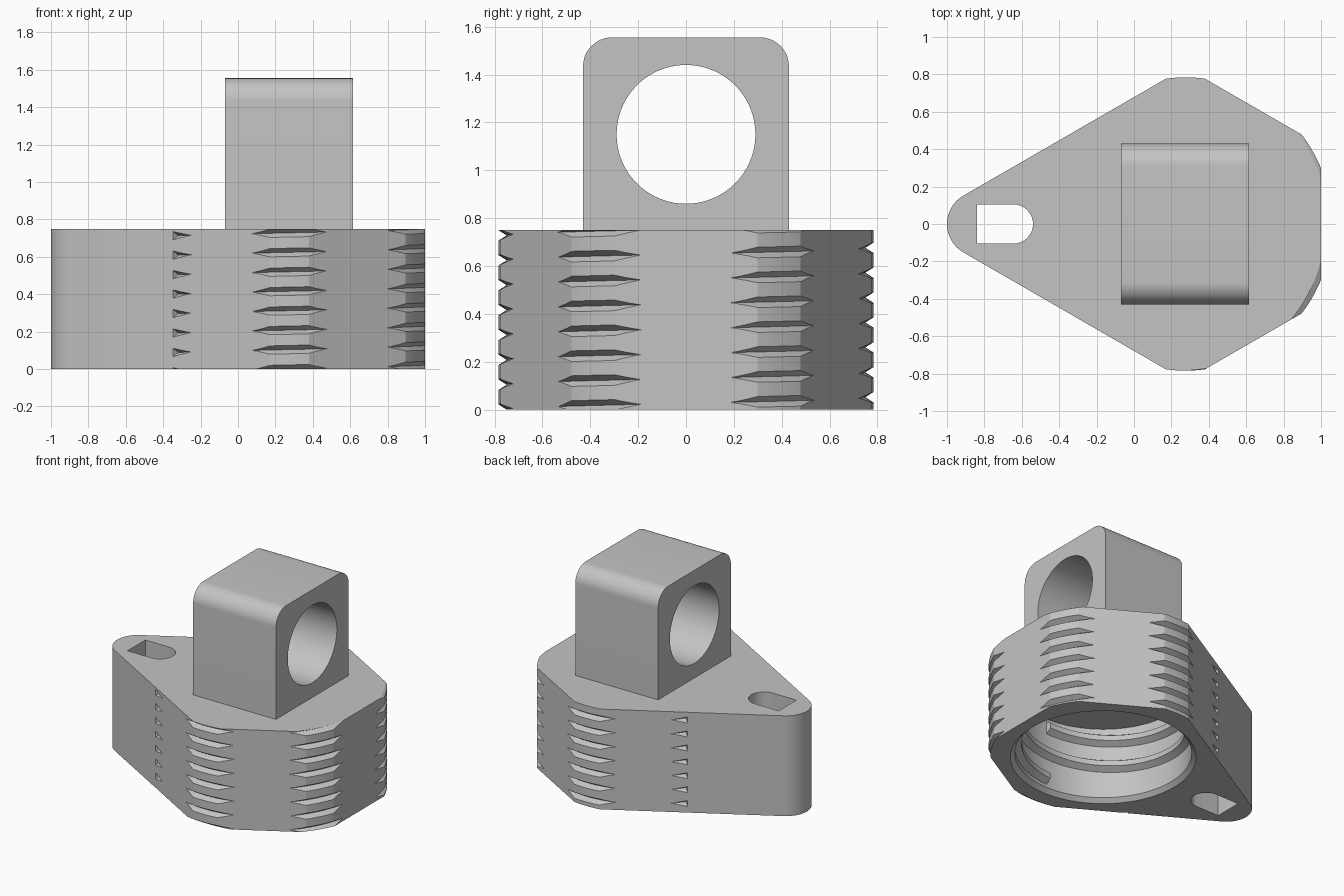
import bpy, bmesh
from math import sin, cos, pi, radians, acos, sqrt
from mathutils import Matrix

if "Cube" in bpy.data.objects:
    bpy.data.objects.remove(bpy.data.objects["Cube"])

CX = 0.275         # axis of the threaded body
APOTHEM = 0.725    # distance from the axis to each flat
RADIUS = 0.784     # turned radius that rounds off the corners
HEIGHT = 0.75
PITCH = 0.104      # outer thread
BORE = 0.605
DEPTH = 0.57

grey = bpy.data.materials.new("plain grey")
grey.use_nodes = True
grey.diffuse_color = (0.55, 0.55, 0.55, 1)
grey.node_tree.nodes["Principled BSDF"].inputs["Base Color"].default_value = (0.55, 0.55, 0.55, 1)


def finish(bm, name):
    bmesh.ops.recalc_face_normals(bm, faces=bm.faces)
    mesh = bpy.data.meshes.new(name)
    bm.to_mesh(mesh)
    bm.free()
    mesh.materials.append(grey)
    obj = bpy.data.objects.new(name, mesh)
    bpy.context.collection.objects.link(obj)
    return obj


def arc(x, y, r, start, end, steps):
    angles = [radians(start + (end - start) * i / steps) for i in range(steps + 1)]
    return [(x + r * cos(a), y + r * sin(a)) for a in angles]


def skin(bm, rings):
    """Join closed rings of points into a capped solid."""
    rows = [[bm.verts.new(p) for p in ring] for ring in rings]
    n = len(rows[0])
    for a, b in zip(rows, rows[1:]):
        for i in range(n):
            j = (i + 1) % n
            bm.faces.new((a[i], a[j], b[j], b[i]))
    bm.faces.new(rows[0])
    bm.faces.new(rows[-1])


def prism(name, outline, low, high, matrix=Matrix()):
    bm = bmesh.new()
    skin(bm, [[(x, y, z) for x, y in outline] for z in (low, high)])
    bm.transform(matrix)
    return finish(bm, name)


def helix(bm, profile, pitch, z0, start, end, step):
    """Sweep a (radius, height) profile around the body axis."""
    count = round((end - start) / step)
    rings = []
    for i in range(count + 1):
        t = start + (end - start) * i / count
        a = radians(t)
        z = z0 + pitch * (t + 90) / 360
        rings.append([(CX + r * cos(a), r * sin(a), z + h) for r, h in profile])
    skin(bm, rings)


def cut(obj, cutter):
    cutter.hide_render = True
    mod = obj.modifiers.new("cut", "BOOLEAN")
    mod.operation = "DIFFERENCE"
    mod.solver = "EXACT"
    mod.object = cutter
    bpy.ops.object.select_all(action="DESELECT")
    bpy.context.view_layer.objects.active = obj
    obj.select_set(True)
    bpy.ops.object.modifier_apply(modifier=mod.name)
    bpy.data.objects.remove(cutter)


def smooth(obj):
    bpy.ops.object.select_all(action="DESELECT")
    bpy.context.view_layer.objects.active = obj
    obj.select_set(True)
    bpy.ops.object.shade_smooth_by_angle(angle=radians(20))


# Base body: turned hexagon with one corner drawn out to a rounded nose
half = 30 - acos(APOTHEM / RADIUS) * 180 / pi
nose = 0.175
outline = []
for corner in (-90, -30, 30, 90):
    outline += arc(CX, 0, RADIUS, corner - half, corner + half, 8)
outline += arc(-1 + nose, 0, nose, 120, 240, 24)
body = prism("base_body", outline, 0, HEIGHT)

# Outer thread: V grooves that only reach the corners and stop at the nose
groove = bmesh.new()
vee = [(0.749, 0), (0.82, 0.045), (0.82, -0.045)]
for k in range(8):
    helix(groove, vee, PITCH, k * PITCH, -142.5, 142.5, 3)
cut(body, finish(groove, "groove_cutter"))

# Blind bore from below with a chamfered mouth
bore = bmesh.new()
skin(bore, [[(x, y, z) for x, y in arc(CX, 0, r, 0, 355, 71)]
            for r, z in ((0.66, -0.025), (BORE, 0.03), (BORE, DEPTH))])
cut(body, finish(bore, "bore_cutter"))

# Slot through the nose: square on the outside, round on the inside
slot = arc(-0.645, 0, 0.105, -90, 90, 24) + [(-0.84, 0.105), (-0.84, -0.105)]
cut(body, prism("slot_cutter", slot, -0.1, HEIGHT + 0.1))
smooth(body)

# Inner thread: raised ridge winding up the bore wall
ridge = bmesh.new()
helix(ridge, [(BORE + 0.02, -0.06), (0.56, -0.02), (0.56, 0.02), (BORE + 0.02, 0.06)],
      0.2, 0.1, -90, 630, 5)
smooth(finish(ridge, "inner_thread"))

# Upper block: rounded along the top, with a round hole across it
to_x = Matrix(((0, 0, 1, 0), (1, 0, 0, 0), (0, 1, 0, 0), (0, 0, 0, 1)))
side = [(-0.43, HEIGHT - 0.01), (0.43, HEIGHT - 0.01)]
side += arc(0.31, 1.435, 0.12, 0, 90, 12) + arc(-0.31, 1.435, 0.12, 90, 180, 12)
block = prism("upper_block", side, -0.07, 0.615, to_x)
cut(block, prism("hole_cutter", arc(0, 1.15, 0.29, 0, 355, 71), -0.3, 0.9, to_x))
smooth(block)
